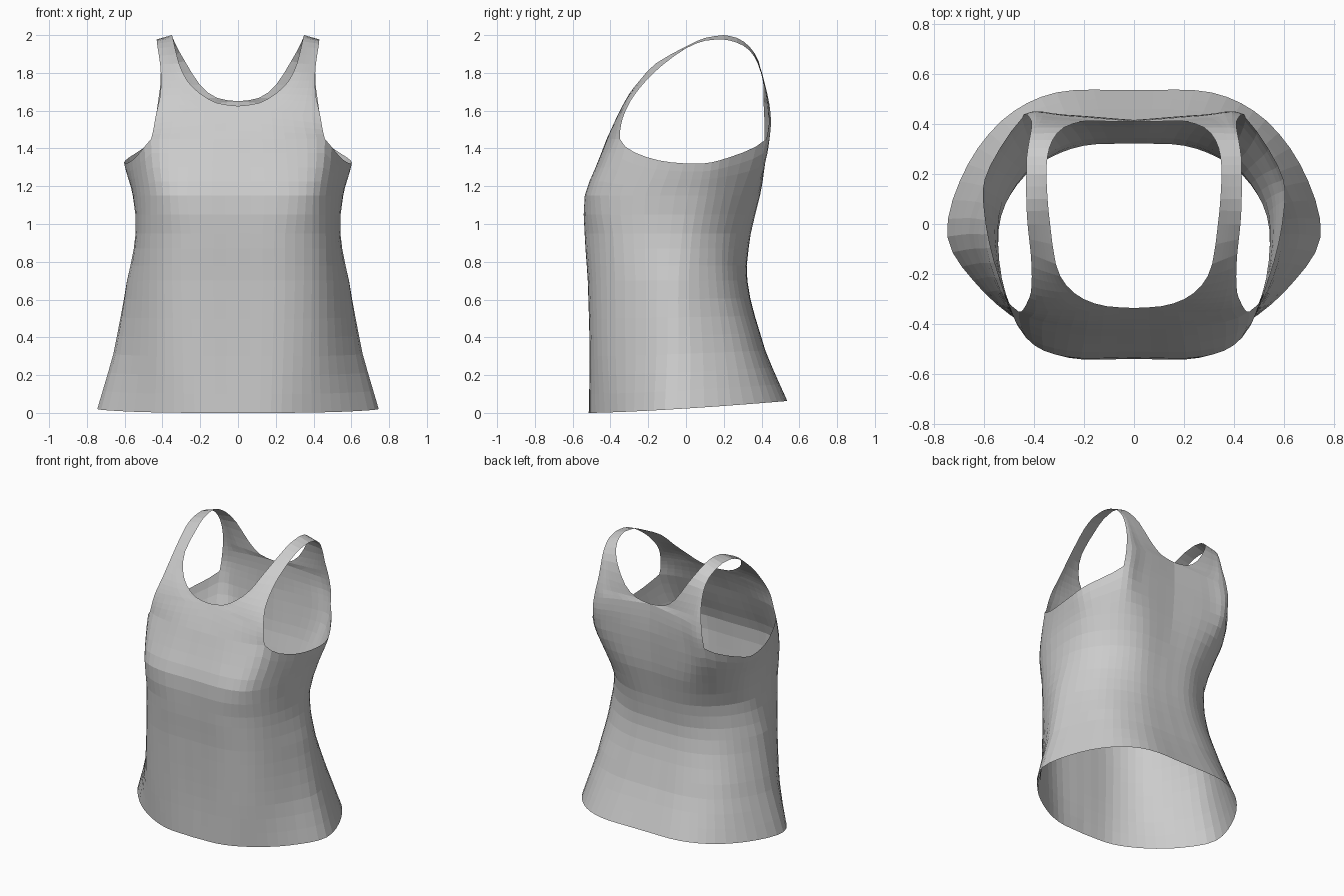
import bpy, bmesh, math
from mathutils import Vector

if "Cube" in bpy.data.objects:
    bpy.data.objects.remove(bpy.data.objects["Cube"])

# Body sections, right half: height, then (x, y) from front centre round to back centre.
# Third point is the front armhole corner, seventh the back armhole corner.
SECTIONS = [
    (0.00, [(0, -.515), (.23, -.497), (.44, -.40), (.62, -.25), (.745, -.05), (.68, .205), (.525, .415), (.31, .525), (0, .535)]),
    (0.30, [(0, -.51), (.24, -.50), (.43, -.415), (.575, -.24), (.66, -.04), (.59, .18), (.46, .335), (.26, .41), (0, .42)]),
    (0.70, [(0, -.52), (.25, -.51), (.43, -.42), (.545, -.24), (.588, -.04), (.505, .14), (.38, .25), (.21, .315), (0, .325)]),
    (0.95, [(0, -.535), (.25, -.527), (.43, -.43), (.52, -.25), (.54, -.02), (.48, .14), (.365, .265), (.21, .335), (0, .343)]),
    (1.15, [(0, -.533), (.27, -.53), (.43, -.455), (.525, -.25), (.557, .01), (.525, .175), (.41, .325), (.25, .388), (0, .385)]),
    (1.33, [(0, -.468), (.26, -.46), (.455, -.395), (.55, -.18), (.60, .05), (.585, .20), (.44, .395), (.29, .42), (0, .405)]),
    (1.45, [(0, -.42), (.25, -.41), (.46, -.35), (.55, -.18), (.61, .06), (.585, .22), (.445, .425), (.29, .432), (0, .415)]),
]
K, SIDE = 8, 14            # columns in each half panel / under the arm
ROWS_Z = [0, .1, .2, .3, .4, .5, .6, .7, .78, .87, .95, 1.05, 1.15]
UPPER = 4                  # rows between bust line and armhole

# Centre / neckline edges and armhole edges, from chest up to the shoulder
FRONT_IN = [(0, -.378, 1.54), (0, -.335, 1.625), (.11, -.328, 1.64), (.2, -.30, 1.69),
            (.27, -.245, 1.76), (.312, -.16, 1.85), (.335, 0, 1.94), (.345, .1, 1.985), (.35, .2, 2.0)]
FRONT_ARM = [(.448, -.348, 1.5), (.438, -.335, 1.56), (.425, -.31, 1.62), (.412, -.275, 1.68),
             (.408, -.21, 1.76), (.412, -.12, 1.845), (.425, 0, 1.93), (.43, .1, 1.97), (.43, .2, 1.977)]
BACK_IN = [(0, .415, 1.55), (0, .41, 1.65), (.11, .41, 1.667), (.2, .41, 1.735),
           (.28, .385, 1.86), (.325, .335, 1.94), (.345, .27, 1.985), (.35, .2, 2.0)]
BACK_ARM = [(.44, .438, 1.52), (.43, .437, 1.6), (.42, .428, 1.67), (.41, .41, 1.75),
            (.41, .38, 1.85), (.418, .335, 1.92), (.428, .27, 1.96), (.43, .2, 1.977)]


def spline(pts, u):
    """Catmull-Rom point at parameter u (one unit per span)."""
    i = min(int(u), len(pts) - 2)
    t = u - i
    b, c = Vector(pts[i]), Vector(pts[i + 1])
    a = Vector(pts[i - 1]) if i else b * 2 - c
    d = Vector(pts[i + 2]) if i + 2 < len(pts) else c * 2 - b
    return .5 * (2 * b + (c - a) * t + (2 * a - 5 * b + 4 * c - d) * t * t
                 + (3 * b - a - 3 * c + d) * t ** 3)


def body_point(u, z):
    for k in range(len(SECTIONS) - 1):
        z0, z1 = SECTIONS[k][0], SECTIONS[k + 1][0]
        if z <= z1 + 1e-6:
            break
    p = spline([spline(s, u) for _, s in SECTIONS], k + min(1, (z - z0) / (z1 - z0)))
    back = max(0, p.y + .515) / 1.05
    rise = .063 * back ** 1.4 * max(0, 1 - z / .7)     # hem rises to the back
    return Vector((p.x, p.y, z + rise))


def loft(bm, rows):
    for a, b in zip(rows, rows[1:]):
        for i in range(len(a) - 1):
            bm.faces.new((a[i], a[i + 1], b[i + 1], b[i]))


def panel(bm, base, inner, arm):
    """Chest or back panel running up into the shoulder strap."""
    p0, pk = base[0].co.copy(), base[-1].co.copy()
    inner, arm = [p0] + inner, [pk] + arm
    rows = [base]
    for k in range(1, 2 * len(inner) - 1):
        # straight centre line first, then the curved neckline
        i = spline(inner[:3], k / 2) if k <= 4 else spline(inner[2:], k / 2 - 2)
        a = spline(arm, k / 2)
        fade = max(0, 1 - k / 12)
        row = []
        for c in range(K + 1):
            t = c / K
            bulge = base[c].co - p0.lerp(pk, t)
            row.append(bm.verts.new(i.lerp(a, t) + bulge * fade))
        rows.append(row)
    loft(bm, rows)


bm = bmesh.new()

# Lower body, right half, up to the armhole edge
params = [2 * i / K for i in range(K)]
params += [2 + 4 * i / SIDE for i in range(SIDE)]
params += [6 + 2 * i / K for i in range(K + 1)]
tops = [1.32 + .13 * min(1, abs(u - 4) / 2) ** 2.4 for u in params]
rows = [[bm.verts.new(body_point(u, z)) for u in params] for z in ROWS_Z]
for r in range(1, UPPER + 1):
    rows.append([bm.verts.new(body_point(u, 1.15 + (t - 1.15) * r / UPPER))
                 for u, t in zip(params, tops)])
loft(bm, rows)

# Chest and back panels with straps meeting at the shoulder
panel(bm, rows[-1][:K + 1], FRONT_IN, FRONT_ARM)
panel(bm, rows[-1][:-K - 2:-1], BACK_IN, BACK_ARM)

# Centre line stays exactly on the mirror plane
for v in bm.verts:
    if v.co.x < .002:
        v.co.x = 0
bmesh.ops.remove_doubles(bm, verts=bm.verts, dist=.0005)

# Mirror to the left half
half = bm.verts[:] + bm.edges[:] + bm.faces[:]
bmesh.ops.mirror(bm, geom=half, axis='X', merge_dist=.0005)
bmesh.ops.recalc_face_normals(bm, faces=bm.faces)
bm.faces.ensure_lookup_table()
if bm.faces[0].normal.y > 0:      # first face is at the front hem
    bmesh.ops.reverse_faces(bm, faces=bm.faces)

mesh = bpy.data.meshes.new("tank_top")
bm.to_mesh(mesh)
bm.free()
bpy.context.collection.objects.link(bpy.data.objects.new("tank_top", mesh))
